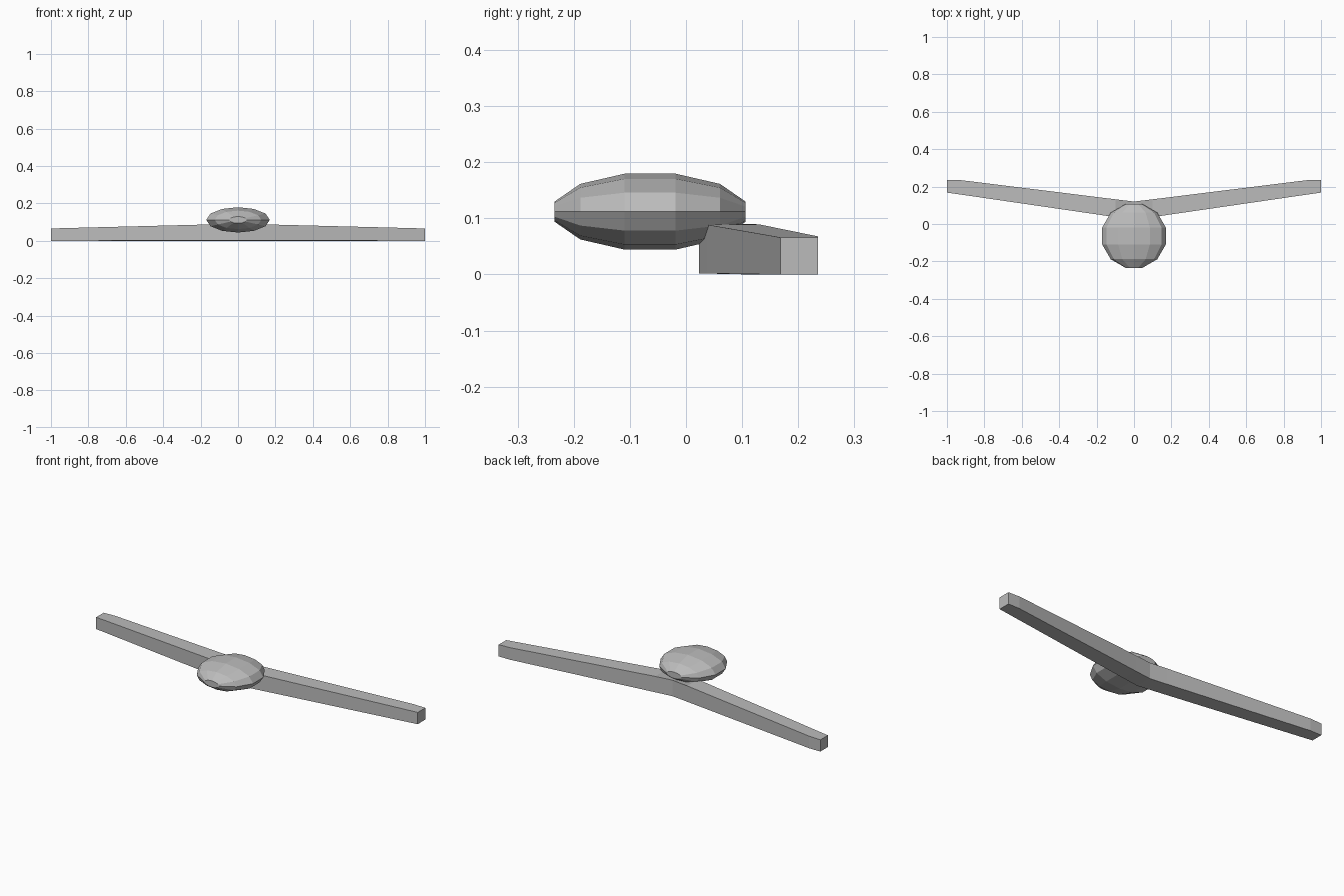
import bpy, bmesh, math

if "Cube" in bpy.data.objects:
    bpy.data.objects.remove(bpy.data.objects["Cube"])

grey = bpy.data.materials.new("grey")
grey.diffuse_color = (0.5, 0.5, 0.5, 1)
grey.use_nodes = True
grey.node_tree.nodes["Principled BSDF"].inputs["Base Color"].default_value = grey.diffuse_color


def loft(name, rings):
    """Skin closed rings of points and cap both ends."""
    bm = bmesh.new()
    loops = [[bm.verts.new(p) for p in ring] for ring in rings]
    for a, b in zip(loops, loops[1:]):
        n = len(a)
        for i in range(n):
            j = (i + 1) % n
            bm.faces.new((a[i], a[j], b[j], b[i]))
    bm.faces.new(loops[0])
    bm.faces.new(loops[-1])
    bmesh.ops.recalc_face_normals(bm, faces=bm.faces)
    mesh = bpy.data.meshes.new(name)
    bm.to_mesh(mesh)
    bm.free()
    mesh.materials.append(grey)
    obj = bpy.data.objects.new(name, mesh)
    bpy.context.collection.objects.link(obj)
    return obj


# Flattened twelve-sided body with small flat caps front and back
R, H, CY, CZ = 0.176, 0.07, -0.064, 0.112
body = []
for lat in (-75, -45, -15, 15, 45, 75):
    t = math.radians(lat)
    body.append([(R * math.cos(t) * math.cos(k * math.pi / 6),
                  CY + R * math.sin(t),
                  CZ + H * math.cos(t) * math.sin(k * math.pi / 6))
                 for k in range(12)])
loft("body", body)

# Swept wing: x, front y, back y, bottom z, front top z, back top z
half = [(0, 0.023, 0.12, 0.002, 0.06, 0.09),
        (0.1, 0.037, 0.132, 0.002, 0.089, 0.089),
        (0.93, 0.158, 0.235, 0, 0.068, 0.068),
        (1, 0.168, 0.235, 0, 0.066, 0.066)]
stations = [(-s[0],) + s[1:] for s in reversed(half[1:])] + half
loft("wing", [[(x, f, b), (x, r, 0), (x, r, tr), (x, f, tf)]
              for x, f, r, b, tf, tr in stations])
